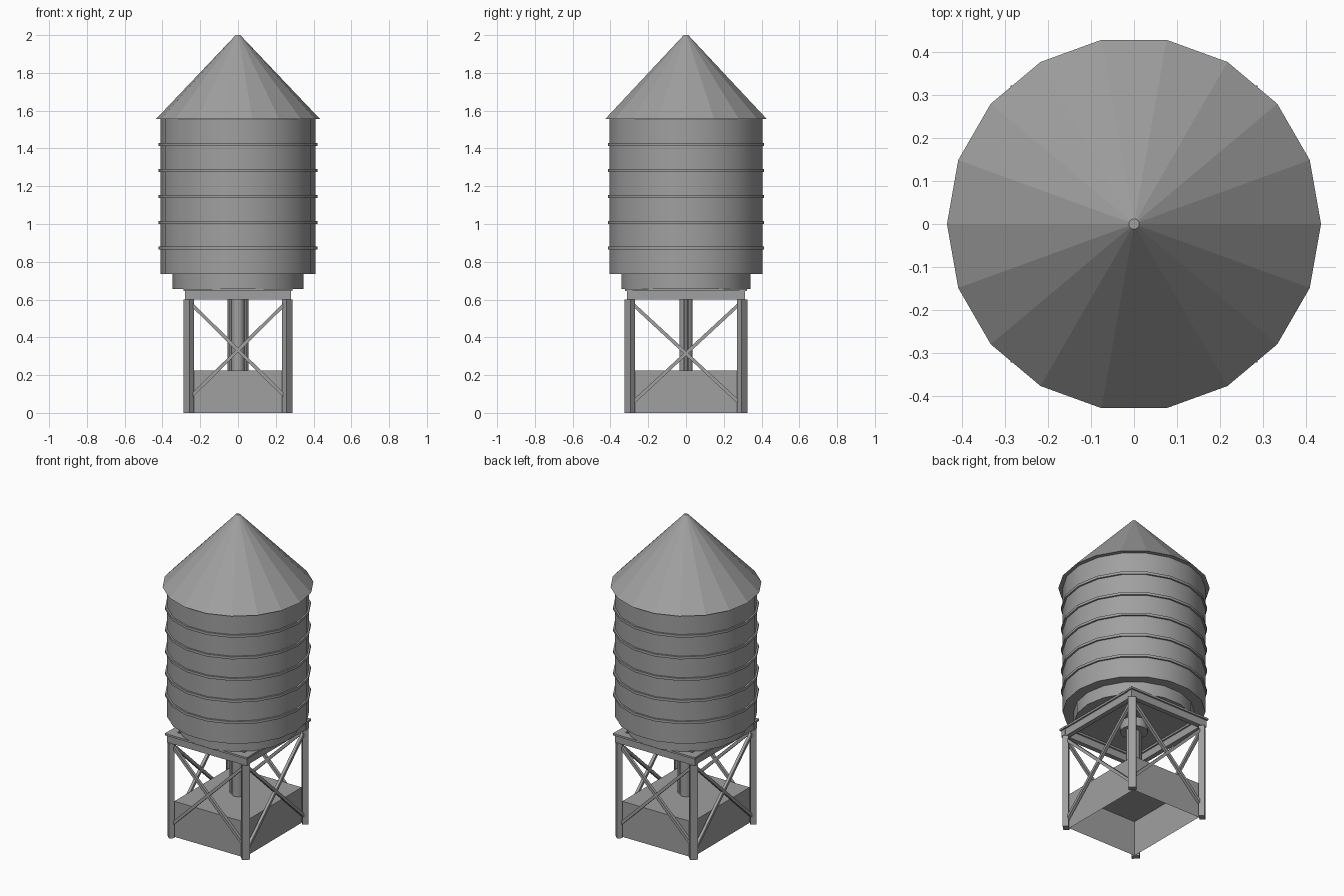
import bpy, bmesh, math
from mathutils import Vector

if "Cube" in bpy.data.objects:
    bpy.data.objects.remove(bpy.data.objects["Cube"])

steel = bpy.data.materials.new("grey steel")
steel.use_nodes = True
GREY = (0.35, 0.35, 0.35, 1)
steel.diffuse_color = GREY
steel.node_tree.nodes["Principled BSDF"].inputs["Base Color"].default_value = GREY


def finish(obj, name, smooth=False):
    obj.name = name
    obj.data.materials.append(steel)
    if smooth:
        bpy.ops.object.shade_smooth_by_angle(angle=math.radians(30))
    return obj


def box(name, center, size, turn=0):
    bpy.ops.mesh.primitive_cube_add(size=1, location=center, rotation=(0, 0, turn))
    obj = bpy.context.object
    obj.scale = size
    return finish(obj, name)


def drum(name, radius, z0, z1, top=None, sides=18, x=0, smooth=True):
    top = radius if top is None else top
    bpy.ops.mesh.primitive_cone_add(vertices=sides, radius1=radius, radius2=top,
                                    depth=z1 - z0, location=(x, 0, (z0 + z1) / 2),
                                    rotation=(0, 0, math.pi / 2))
    return finish(bpy.context.object, name, smooth)


def bar(name, a, b, width):
    a, b = Vector(a), Vector(b)
    obj = box(name, (a + b) / 2, (width, width, (b - a).length))
    obj.rotation_mode = 'QUATERNION'
    obj.rotation_quaternion = (b - a).to_track_quat('Z', 'Y')
    return obj


# Tank, roof and hoops
drum("tank", 0.41, 0.735, 1.555)
drum("roof", 0.435, 1.555, 2.0, top=0.012, smooth=False)
for i in range(5):
    z = 0.872 + i * 0.137
    drum(f"hoop_{i + 1}", 0.42, z - 0.008, z + 0.008)
drum("tank_base", 0.347, 0.657, 0.735)

# Pipes under the tank
drum("pipe_collar", 0.08, 0.6, 0.657)
drum("main_pipe", 0.035, 0.225, 0.657)
for side, label in ((1, "left"), (-1, "right")):
    drum(f"{label}_small_pipe", 0.014, 0.225, 0.657, sides=10, x=side * 0.041)

# Legs, turned to face the corners
LX, LY = 0.261, 0.297
for sx, xn in ((1, "left"), (-1, "right")):
    for sy, yn in ((-1, "front"), (1, "back")):
        box(f"{yn}_{xn}_leg", (sx * LX, sy * LY, 0.3), (0.034, 0.046, 0.6),
            math.atan2(sy, sx))

# Open frame of flanged beams
for s, yn, xn in ((-1, "front", "right"), (1, "back", "left")):
    box(f"{yn}_beam", (0, s * LY, 0.622), (0.56, 0.03, 0.046))
    box(f"{yn}_flange", (0, s * LY, 0.651), (0.575, 0.05, 0.012))
    box(f"{xn}_beam", (s * LX, 0, 0.622), (0.03, 0.62, 0.046))
    box(f"{xn}_flange", (s * LX, 0, 0.651), (0.05, 0.645, 0.012))

# Crossed braces on all four sides
for s, yn, xn in ((-1, "front", "right"), (1, "back", "left")):
    for d in (1, -1):
        bar(f"{yn}_brace", (-d * LX, s * LY, 0.59), (d * LX, s * LY, 0.075), 0.018)
        bar(f"{xn}_brace", (s * LX, -d * LY, 0.59), (s * LX, d * LY, 0.04), 0.018)

# Housing between the legs, open underneath
housing = box("housing", (0, 0, 0.1125), (0.49, 0.575, 0.225))
bm = bmesh.new()
bm.from_mesh(housing.data)
bmesh.ops.delete(bm, geom=[f for f in bm.faces if f.normal.z < -0.5], context='FACES_ONLY')
bm.to_mesh(housing.data)
bm.free()
